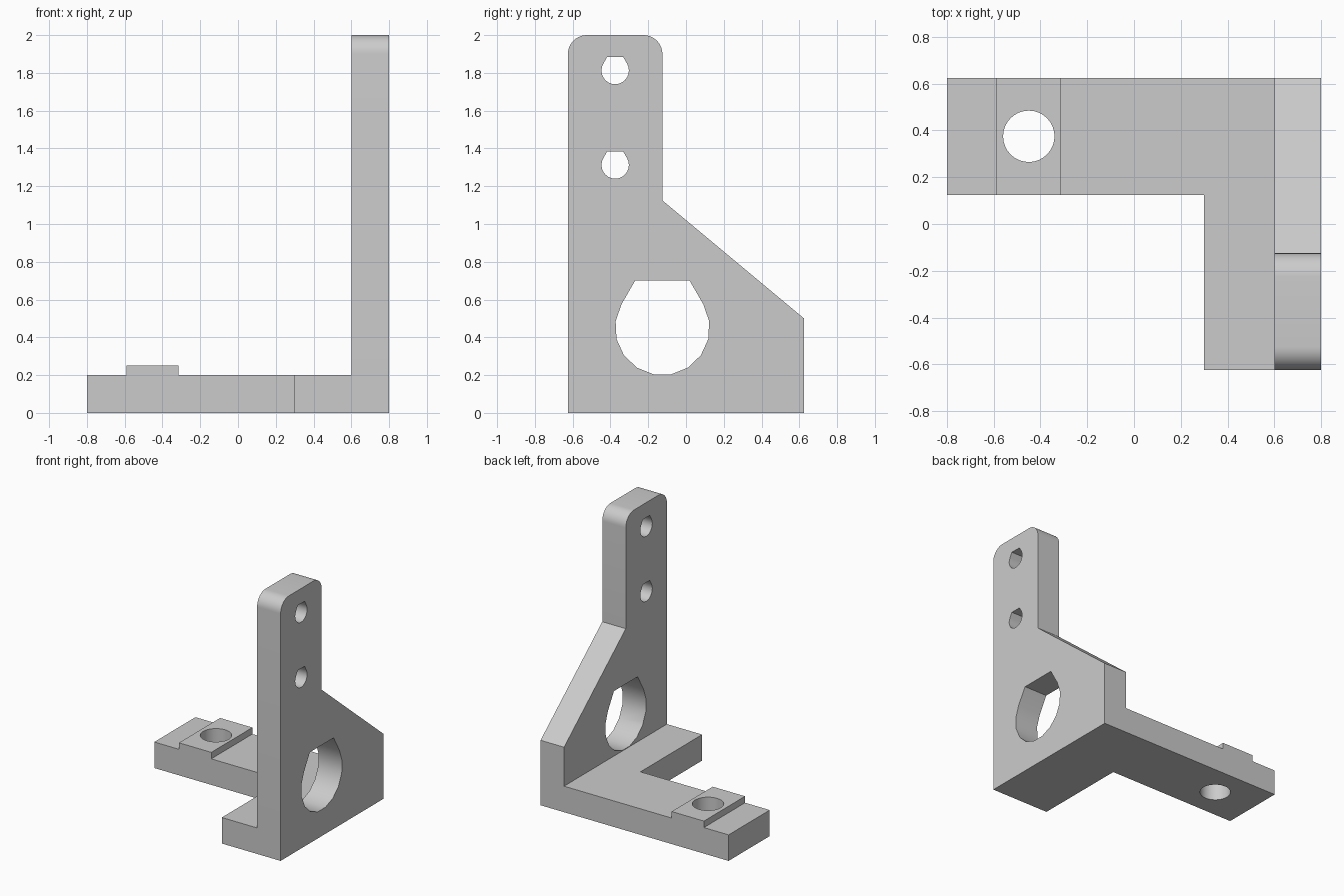
import bpy
import bmesh
from math import cos, sin, pi, radians
from mathutils import Vector

if "Cube" in bpy.data.objects:
    bpy.data.objects.remove(bpy.data.objects["Cube"], do_unlink=True)

grey = bpy.data.materials.new("light grey")
grey.use_nodes = True
COLOUR = (0.6, 0.6, 0.6, 1)
grey.diffuse_color = COLOUR
grey.node_tree.nodes["Principled BSDF"].inputs["Base Color"].default_value = COLOUR


def prism(name, outline, axis, low, high):
    """Extrude a 2D outline along x (outline in y, z) or z (outline in x, y)."""
    bm = bmesh.new()
    place = (lambda a, b: (low, a, b)) if axis == "x" else (lambda a, b: (a, b, low))
    face = bm.faces.new([bm.verts.new(place(a, b)) for a, b in outline])
    new = bmesh.ops.extrude_face_region(bm, geom=[face])["geom"]
    step = Vector((1, 0, 0) if axis == "x" else (0, 0, 1)) * (high - low)
    bmesh.ops.translate(bm, vec=step, verts=[v for v in new if isinstance(v, bmesh.types.BMVert)])
    bmesh.ops.recalc_face_normals(bm, faces=bm.faces)
    mesh = bpy.data.meshes.new(name)
    bm.to_mesh(mesh)
    bm.free()
    mesh.materials.append(grey)
    obj = bpy.data.objects.new(name, mesh)
    bpy.context.collection.objects.link(obj)
    return obj


def arc(cx, cy, r, start, end, steps):
    angles = [radians(start + (end - start) * i / steps) for i in range(steps + 1)]
    return [(cx + r * cos(a), cy + r * sin(a)) for a in angles]


def flat_teardrop(cy, cz, r, steps):
    """Round hole whose roof slopes in along tangents to a flat top."""
    half = r * (1 - sin(pi / 6)) / cos(pi / 6)
    return arc(cy, cz, r, 30, -210, steps) + [(cy - half, cz + r), (cy + half, cz + r)]


def combine(target, other, operation):
    mod = target.modifiers.new(operation.title(), "BOOLEAN")
    mod.operation = operation
    mod.solver = "EXACT"
    mod.object = other
    bpy.context.view_layer.objects.active = target
    bpy.ops.object.modifier_apply(modifier=mod.name)
    bpy.data.objects.remove(other, do_unlink=True)


# Upright plate: rounded tower above a sloped gusset
outline = [(-0.625, 0), (0.625, 0), (0.625, 0.5), (-0.125, 1.125)]
outline += arc(-0.225, 1.9, 0.1, 0, 90, 10) + arc(-0.525, 1.9, 0.1, 90, 180, 10)
bracket = prism("bracket", outline, "x", 0.6, 0.8)

# L-shaped foot
foot = prism("foot", [(-0.8, 0.125), (0.3, 0.125), (0.3, -0.625), (0.8, -0.625),
                      (0.8, 0.625), (-0.8, 0.625)], "z", 0, 0.2)
combine(bracket, foot, "UNION")

# Raised pad across the foot
pad = prism("pad", [(-0.59, 0.125), (-0.315, 0.125), (-0.315, 0.625), (-0.59, 0.625)],
            "z", 0.1, 0.25)
combine(bracket, pad, "UNION")

# Holes through the upright, then the round hole through the pad
for cz, cy, r, steps in ((0.45, -0.125, 0.25, 11), (1.3125, -0.375, 0.0725, 16),
                         (1.8125, -0.375, 0.0725, 16)):
    cutter = prism("hole_cutter", flat_teardrop(cy, cz, r, steps), "x", 0.5, 0.9)
    combine(bracket, cutter, "DIFFERENCE")
cutter = prism("pad_hole_cutter", arc(-0.45, 0.375, 0.11, 0, 360, 32)[:-1], "z", -0.1, 0.4)
combine(bracket, cutter, "DIFFERENCE")

# Smooth the curved walls, keep the edges sharp
bpy.ops.object.select_all(action="DESELECT")
bracket.select_set(True)
bpy.context.view_layer.objects.active = bracket
bpy.ops.object.shade_smooth_by_angle(angle=radians(30))
